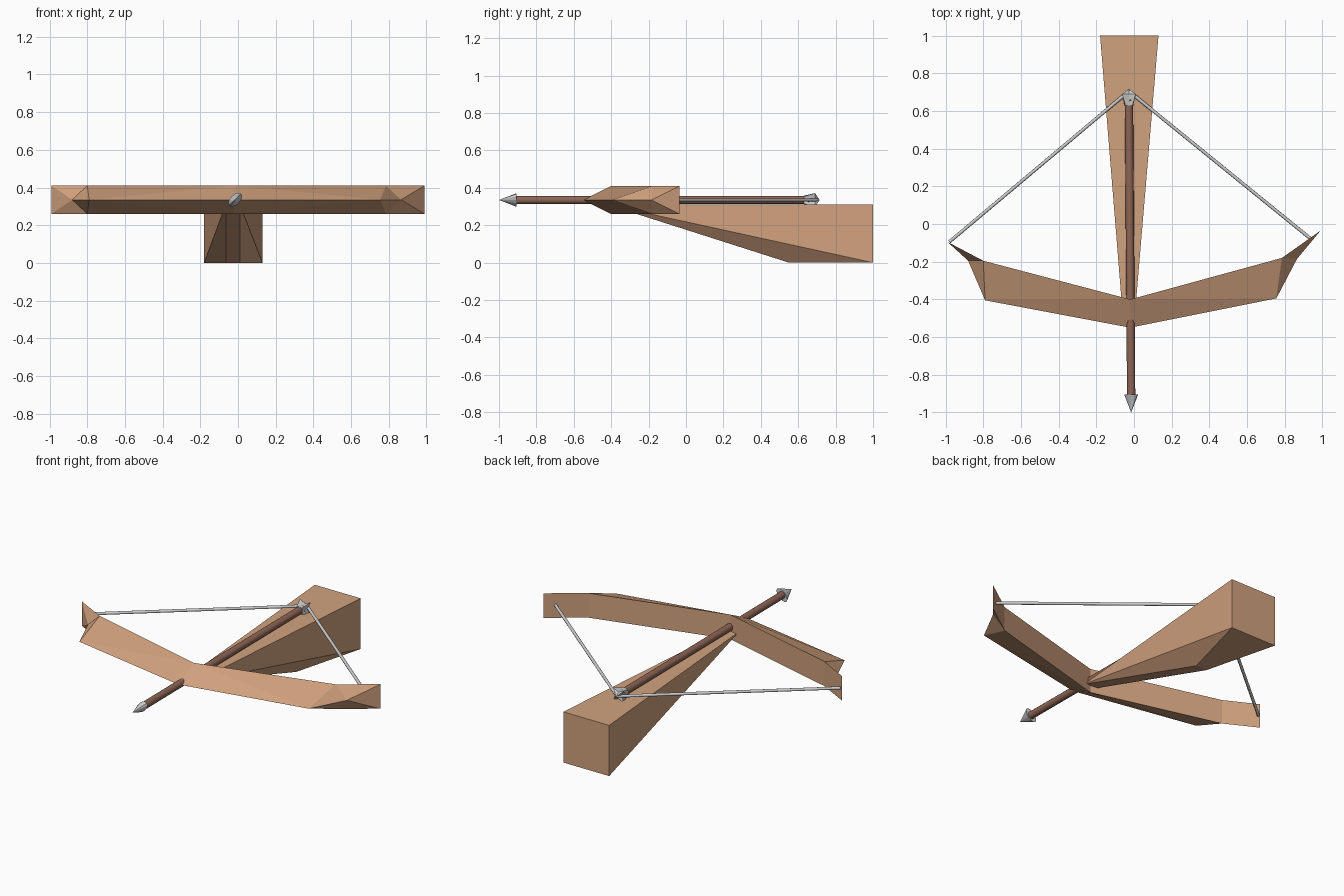
import bpy, bmesh, math
from mathutils import Vector, Matrix

if "Cube" in bpy.data.objects:
    bpy.data.objects.remove(bpy.data.objects["Cube"])


def material(name, color):
    m = bpy.data.materials.new(name)
    m.diffuse_color = (*color, 1)
    m.use_nodes = True
    m.node_tree.nodes["Principled BSDF"].inputs["Base Color"].default_value = m.diffuse_color
    return m


wood = material("wood", (0.64, 0.36, 0.21))
dark_wood = material("dark_wood", (0.27, 0.13, 0.09))
Z = 0.335  # height of the bolt, string and bow ridge


def add_mesh(name, verts, faces, mat=None):
    me = bpy.data.meshes.new(name)
    bm = bmesh.new()
    vs = [bm.verts.new(v) for v in verts]
    for f in faces:
        bm.faces.new([vs[i] for i in f])
    bmesh.ops.recalc_face_normals(bm, faces=bm.faces)
    bm.to_mesh(me)
    bm.free()
    ob = bpy.data.objects.new(name, me)
    bpy.context.collection.objects.link(ob)
    if mat:
        me.materials.append(mat)
    return ob


def rod(name, a, b, r, sides, mat=None):
    a, b = Vector(a), Vector(b)
    d = b - a
    bpy.ops.mesh.primitive_cylinder_add(vertices=sides, radius=r, depth=d.length, location=(a + b) / 2)
    ob = bpy.context.object
    ob.name = name
    ob.rotation_euler = d.to_track_quat('Z', 'Y').to_euler()
    if mat:
        ob.data.materials.append(mat)
    bpy.ops.object.shade_smooth_by_angle(angle=math.radians(50))
    return ob


# Stock: narrow at the front, full depth at the butt
verts = []
for nose, butt in ((-0.065, -0.18), (0.01, 0.13)):
    verts += [(nose, -0.42, 0.31), (butt, 1, 0.31), (butt, 1, 0), (nose, 0.55, 0)]
add_mesh("stock", verts, [(0, 1, 2), (0, 2, 3), (4, 6, 5), (4, 7, 6),
                          (0, 4, 5, 1), (1, 5, 6, 2), (2, 6, 7, 3), (3, 7, 4, 0)], wood)

# Bow: two triangular-section limbs with recurved tips
C_BACK, C_RIDGE = (-0.02, -0.40), (-0.02, -0.55)
limbs = {  # back of elbow, ridge at elbow, ridge before tip, tip
    "left_limb": ((-0.80, -0.195), (-0.79, -0.405), (-0.88, -0.195), (-0.99, -0.095)),
    "right_limb": ((0.785, -0.18), (0.755, -0.395), (0.865, -0.185), (0.99, -0.035)),
}
for name, (elbow, ridge, ridge2, tip) in limbs.items():
    verts = [(*p, z) for p in (C_BACK, elbow, tip) for z in (0.41, 0.26)]
    verts += [(*p, Z) for p in (C_RIDGE, ridge, ridge2)]
    faces = [(0, 1, 3, 2), (2, 3, 5, 4), (0, 1, 6), (8, 4, 5)]
    for t in (0, 1):
        faces += [(t, 6, 7), (t, 7, 2 + t), (2 + t, 7, 8), (2 + t, 8, 4 + t)]
    add_mesh(name, verts, faces, wood)

# Bolt shaft
rod("bolt_shaft", (-0.015, -0.92, Z), (-0.027, 0.66, Z), 0.022, 12, dark_wood)

# Bolt head: flattened cone turned diagonally
bpy.ops.mesh.primitive_cone_add(vertices=12, radius1=1, radius2=0, depth=0.095)
head = bpy.context.object
head.name = "bolt_head"
head.data.transform(Matrix.Translation((-0.015, -0.9525, Z)) @ Matrix.Rotation(math.radians(-45), 4, 'Y')
                    @ Matrix.Rotation(math.radians(90), 4, 'X') @ Matrix.Diagonal((0.045, 0.026, 1, 1)))

# Fletching: four-pointed flare behind the shaft
verts = [(-0.027, 0.715, Z)]
for y, r_out, r_in in ((0.63, 0.026, 0.023), (0.69, 0.052, 0.02)):
    for i in range(8):
        a = math.pi / 4 * (i + 1)
        r = r_in if i % 2 else r_out
        verts.append((-0.027 + r * math.cos(a), y, Z + r * math.sin(a)))
faces = [tuple(range(1, 9))]
for i in range(8):
    j = (i + 1) % 8
    faces += [(1 + i, 1 + j, 9 + j, 9 + i), (9 + i, 9 + j, 0)]
add_mesh("bolt_fletching", verts, faces)

# Drawn string
nock = (-0.027, 0.705, Z)
rod("left_string", (-0.98, -0.095, Z), nock, 0.009, 8)
rod("right_string", (0.94, -0.08, Z), nock, 0.009, 8)
